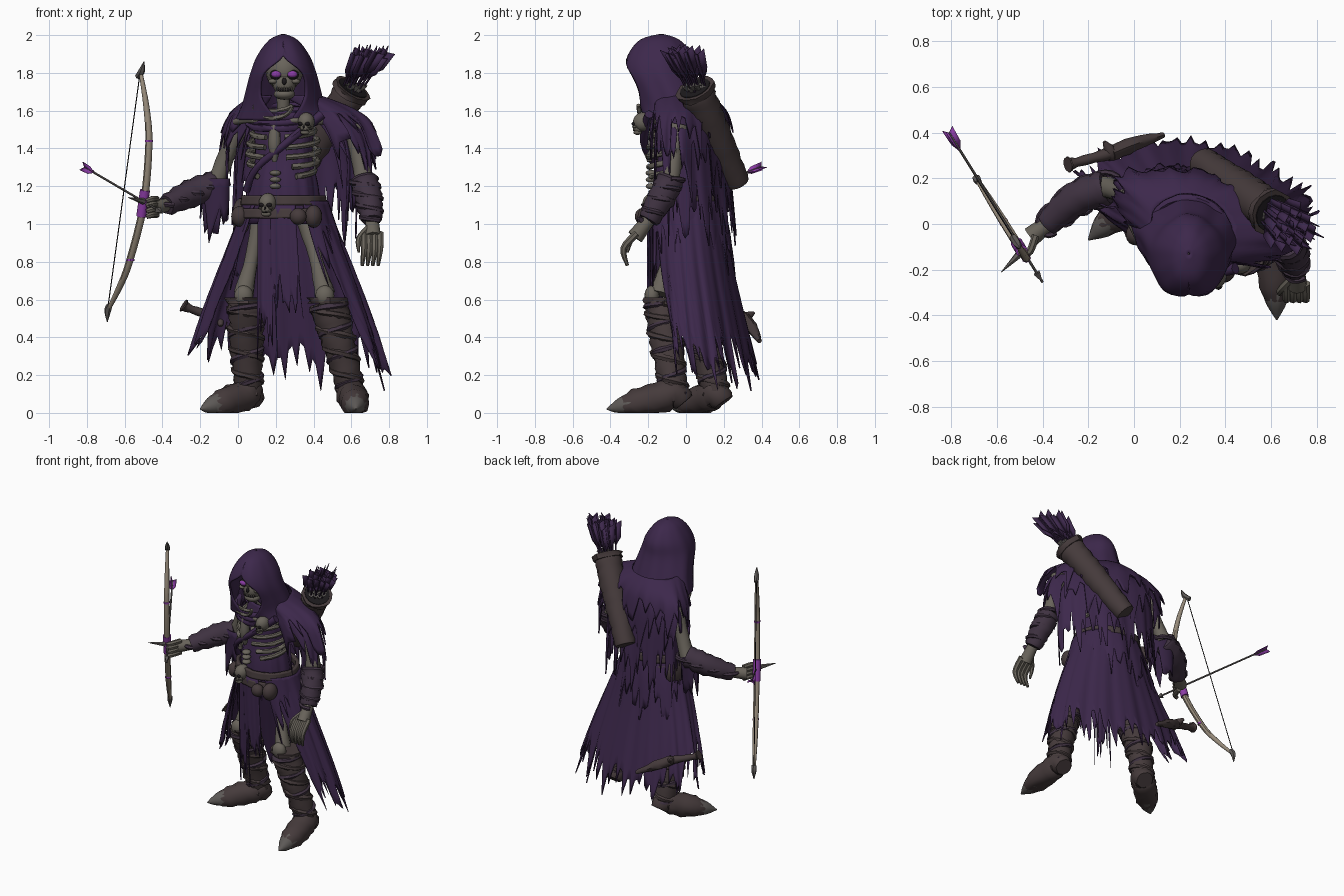
import bpy
import bmesh
import math
import random
from mathutils import Vector, Matrix

random.seed(4)
default_cube = bpy.data.objects.get("Cube")
if default_cube:
    bpy.data.objects.remove(default_cube, do_unlink=True)

YAW = -0.29  # the body is turned a little to its right


def material(name, red, green, blue):
    mat = bpy.data.materials.new(name)
    mat.use_nodes = True
    mat.diffuse_color = (red, green, blue, 1)
    shader = next(node for node in mat.node_tree.nodes if node.type == "BSDF_PRINCIPLED")
    shader.inputs["Base Color"].default_value = (red, green, blue, 1)
    shader.inputs["Roughness"].default_value = 0.8
    return mat


CLOTH = material("purple cloth", 0.046, 0.021, 0.071)
SHADE = material("dark purple cloth", 0.036, 0.017, 0.055)
BONE = material("old bone", 0.14, 0.126, 0.104)
LEATHER = material("brown leather", 0.06, 0.043, 0.044)
WRAP = material("dusky wrapping", 0.05, 0.032, 0.053)
VIOLET = material("bright violet", 0.26, 0.045, 0.38)
WOOD = material("pale bow wood", 0.3, 0.25, 0.19)
METAL = material("dull metal", 0.11, 0.1, 0.095)
BLACK = material("black hollow", 0.012, 0.01, 0.012)


def finish(name, bm, mat, sharp=45):
    bmesh.ops.recalc_face_normals(bm, faces=bm.faces[:])
    mesh = bpy.data.meshes.new(name)
    bm.to_mesh(mesh)
    bm.free()
    mesh.materials.append(mat)
    for face in mesh.polygons:
        face.use_smooth = True
    mesh.set_sharp_from_angle(angle=math.radians(sharp))
    obj = bpy.data.objects.new(name, mesh)
    bpy.context.scene.collection.objects.link(obj)
    return obj


def spline(points, steps):
    out = []
    last = len(points) - 1
    for i in range(last):
        four = [points[max(i - 1, 0)], points[i], points[i + 1], points[min(i + 2, last)]]
        for j in range(steps):
            t = j / steps
            out.append([b + 0.5 * t * (c - a + t * (2*a - 5*b + 4*c - d + t * (3*b - a - 3*c + d)))
                        for a, b, c, d in zip(*four)])
    return out + [list(points[-1])]


def tube(name, points, mat, sides=10, steps=4, bump=0.0, rough=0.0):
    """Round sweep through (x, y, z, radius) points, kept above the ground."""
    path = spline(points, steps)
    centres = [Vector(p[:3]) for p in path]
    bm = bmesh.new()
    rings, across = [], None
    for i, centre in enumerate(centres):
        along = (centres[min(i + 1, len(path) - 1)] - centres[max(i - 1, 0)]).normalized()
        across = along.orthogonal() if across is None else across - along * across.dot(along)
        across.normalize()
        other = along.cross(across)
        ring = []
        for j in range(sides):
            angle = math.tau * j / sides
            radius = max(path[i][3], 0.001) * (1 + bump * (i % 2) + random.uniform(-rough, rough))
            co = centre + (across * math.cos(angle) + other * math.sin(angle)) * radius
            co.z = max(co.z, 0)
            ring.append(bm.verts.new(co))
        rings.append(ring)
    for low, high in zip(rings, rings[1:]):
        for j in range(sides):
            k = (j + 1) % sides
            bm.faces.new((low[j], low[k], high[k], high[j]))
    bm.faces.new(rings[0])
    bm.faces.new(rings[-1])
    return finish(name, bm, mat)


def straps(name, points, mat, turns, thick):
    """Strip wound round a limb given by (x, y, z, radius) points."""
    path = spline(points, 16)
    wound = []
    for i, (x, y, z, radius) in enumerate(path):
        a = math.tau * turns * i / len(path)
        wound.append((x + radius * math.cos(a), y + radius * math.sin(a), z, thick))
    tube(name, wound, mat, 6, 2, rough=0.15)


def blob(name, place, size, mat, turn=0.0):
    bm = bmesh.new()
    bmesh.ops.create_uvsphere(bm, u_segments=16, v_segments=10, radius=1)
    bm.transform(Matrix.Translation(place) @ Matrix.Rotation(turn, 4, "Z") @ Matrix.Diagonal((*size, 1)))
    return finish(name, bm, mat)


def cloth(name, rows, mat, start=-90, end=270, cols=72, rag=0.0, fold=0.0, waves=9, yaw=YAW, thick=0.008, tilt=0.0):
    """Hanging sheet through rows of (z, x, y, width, depth, front gap); the torn hem dips to the left and back."""
    prof = spline(rows, 4)
    last = len(prof) - 1
    cuts = [rag * (0.55 * (random.random() if j % 3 else 0) + 0.45 * abs(math.sin(0.3 * j)))
            for j in range(cols + 1)]
    cuts[-1] = cuts[0]
    bm = bmesh.new()
    grid = []
    for j in range(cols + 1):
        column = []
        for i in range(last + 1):
            f = i * (1 - cuts[j])
            k = min(int(f), last - 1)
            z, x, y, wide, deep, gap = [a + (b - a) * (f - k) for a, b in zip(prof[k], prof[k + 1])]
            angle = math.radians(start + gap + (end - start - 2 * gap) * j / cols)
            wave = math.sin(waves * angle) + 0.6 * math.sin((2 * waves + 1) * angle + 1) + 0.7 * math.sin(5 * angle)
            swell = 1 + fold * (0.3 + f / last) * wave
            spot = Vector((wide * math.cos(angle), deep * math.sin(angle), 0)) * swell
            spot.rotate(Matrix.Rotation(yaw, 3, "Z"))
            spot.z = -tilt * (spot.x + 2 * spot.y) * f / last
            column.append(bm.verts.new(spot + Vector((x, y, z))))
        grid.append(column)
    for left, right in zip(grid, grid[1:]):
        for i in range(last):
            bm.faces.new((left[i], left[i + 1], right[i + 1], right[i]))
    bmesh.ops.remove_doubles(bm, verts=bm.verts[:], dist=0.0001)
    obj = finish(name, bm, mat, 60)
    solid = obj.modifiers.new("thickness", "SOLIDIFY")
    solid.thickness = thick
    solid.offset = 0
    return obj


def body(side, front, z, radius):
    """Point in the turned frame of the chest."""
    spot = Matrix.Rotation(YAW, 3, "Z") @ Vector((side, -front, 0))
    return (spot.x + 0.24, spot.y - 0.04, z, radius)


def skull(name, place, size, eye, turn=0.0):
    def part(label, x, y, z, dims, mat):
        spot = Matrix.Rotation(turn, 3, "Z") @ Vector((x, y, z)) * size + Vector(place)
        blob(name + "_" + label, spot, [d * size for d in dims], mat, turn)
    part("cranium", 0, 0.1, 0.2, (0.8, 0.95, 0.9), BONE)
    part("face", 0, -0.35, -0.35, (0.5, 0.5, 0.55), BONE)
    part("jaw", 0, -0.4, -0.82, (0.45, 0.4, 0.24), BONE)
    part("nose", 0, -0.82, -0.28, (0.1, 0.1, 0.15), BLACK)
    part("mouth", 0, -0.65, -0.62, (0.36, 0.18, 0.1), BLACK)
    for s in (-1, 1):
        part("socket", s * 0.34, -0.68, 0, (0.28, 0.16, 0.21), BLACK)
        part("eye", s * 0.34, -0.76, 0.02, (0.21, 0.13, 0.14), eye)
        part("cheek", s * 0.48, -0.55, -0.28, (0.2, 0.25, 0.12), BONE)
    for i in range(-3, 4):
        part("tooth", i * 0.1, -0.8 + abs(i) * 0.03, -0.6, (0.04, 0.05, 0.1), BONE)


def arrow(name, tail, tip, feather, shaft, size):
    tail, tip = Vector(tail), Vector(tip)
    along = (tip - tail).normalized()
    tube(name + "_shaft", [(*tail, 0.006), (*tip, 0.006)], shaft, 6, 1)
    tube(name + "_head", [(*(tip - along * 0.05), 0.02), (*tip, 0.001)], METAL, 4, 1)
    bm = bmesh.new()
    for i in range(3):
        out = along.orthogonal().normalized()
        out.rotate(Matrix.Rotation(i * math.tau / 3, 3, along))
        shape = ((0, 0.0), (-0.015, 0.028), (0.06, 0.024), (0.1, 0.0))
        bm.faces.new([bm.verts.new(tail + (along * a + out * b) * size) for a, b in shape])
    fins = finish(name + "_feathers", bm, feather)
    fins.modifiers.new("thickness", "SOLIDIFY").thickness = 0.004


# Head, hood and cowl
skull("skull", (0.245, -0.135, 1.79), 0.125, VIOLET)
cloth("hood", [(2.0, 0.24, -0.13, 0.004, 0.004, 0), (1.97, 0.24, -0.14, 0.07, 0.1, 0),
               (1.89, 0.24, -0.14, 0.13, 0.165, 0), (1.8, 0.24, -0.14, 0.165, 0.18, 36),
               (1.7, 0.24, -0.1, 0.19, 0.175, 37), (1.62, 0.24, -0.07, 0.21, 0.175, 24),
               (1.55, 0.25, -0.04, 0.25, 0.18, 6)], CLOTH, fold=0.02, waves=5, yaw=0, thick=0.014)
for i in range(3):
    ring = [body(0.18 * math.cos(a), 0.16 * math.sin(a) + 0.01, 1.6 - i * 0.03 - 0.035 * math.sin(a), 0.02)
            for a in [math.tau * j / 16 for j in range(17)]]
    tube("cowl_fold", ring, CLOTH, 8, 2, rough=0.12)
for drop in (0.0, 0.04):
    arc = [math.radians(a) for a in range(15, 170, 15)]
    tube("bone_collar", [body(0.11 * math.cos(a), 0.19, 1.64 - (0.04 + drop) * math.sin(a), 0.011) for a in arc], BONE, 7, 2, rough=0.1)
tube("neck", [(0.24, -0.05, 1.5, 0.035), (0.24, -0.1, 1.72, 0.03)], BONE, bump=0.2)

# Torso, ribs and chest ornaments
cloth("tunic", [(1.6, 0.24, -0.03, 0.1, 0.08, 0), (1.5, 0.24, -0.03, 0.155, 0.1, 0),
                (1.35, 0.24, -0.03, 0.15, 0.11, 0), (1.2, 0.24, -0.02, 0.18, 0.145, 0),
                (1.0, 0.24, -0.01, 0.2, 0.16, 0)], CLOTH, fold=0.02)
for i in range(6):
    for s in (-1, 1):
        wide = 0.19 - 0.006 * (i - 3) ** 2
        angles = [math.radians(a) for a in range(-60, 82 - 9 * max(0, i - 2), 11)]
        tube("rib", [body(s * wide * math.cos(a), 0.155 * math.sin(a), 1.54 - 0.053 * i - 0.03 * math.sin(a), 0.016)
                     for a in angles], BONE, 7, 2, rough=0.08)
tube("sternum", [body(0, 0.16, 1.53, 0.025), body(0, 0.165, 1.42, 0.034), body(0, 0.16, 1.33, 0.012)], BONE)
for s in (-1, 1):
    tube("collar_bone", [body(0, 0.15, 1.54, 0.018), body(s * 0.14, 0.14, 1.55, 0.015), body(s * 0.26, 0.02, 1.54, 0.02)], BONE)
for i in range(3):
    blob("waist_bone", body(0, 0.15, 1.27 - i * 0.035, 0)[:3], (0.03, 0.03, 0.016), BONE, YAW)
tube("chest_strap", [body(0.24, 0.09, 1.58, 0.025), body(0.07, 0.17, 1.43, 0.02), body(-0.1, 0.15, 1.3, 0.018),
                     body(-0.18, 0.08, 1.18, 0.02)], CLOTH, rough=0.1)
skull("shoulder_ornament", (0.36, -0.235, 1.53), 0.055, BLACK, YAW)

# Torn mantle and back cloak
cloth("cloak", [(1.58, 0.29, 0.04, 0.26, 0.13, 0), (1.4, 0.3, 0.05, 0.32, 0.15, 0),
                (1.2, 0.3, 0.05, 0.33, 0.175, 0), (0.88, 0.29, 0.06, 0.33, 0.2, 0)],
      CLOTH, -20, 195, rag=0.45, fold=0.025)
cloth("lower_mantle", [(1.6, 0.27, 0.0, 0.22, 0.15, 15), (1.54, 0.3, 0.03, 0.35, 0.16, 26),
                       (1.4, 0.315, 0.04, 0.41, 0.17, 34), (1.16, 0.33, 0.04, 0.42, 0.18, 42)],
      CLOTH, rag=0.65, fold=0.025, tilt=0.15)
cloth("upper_mantle", [(1.68, 0.25, -0.02, 0.18, 0.15, 10), (1.61, 0.29, 0.02, 0.32, 0.165, 22),
                       (1.52, 0.31, 0.03, 0.41, 0.18, 30), (1.34, 0.32, 0.04, 0.46, 0.19, 36)],
      CLOTH, cols=60, rag=0.6, fold=0.03, waves=7)

# Long skirt, short over-skirt and front panels
cloth("long_skirt", [(1.1, 0.25, 0.0, 0.22, 0.18, 40), (0.8, 0.26, 0.04, 0.34, 0.2, 46),
                     (0.5, 0.27, 0.09, 0.45, 0.225, 56), (0.23, 0.28, 0.13, 0.53, 0.255, 66)],
      CLOTH, cols=96, rag=0.36, fold=0.025, waves=13, yaw=-0.15, tilt=0.2)
cloth("short_skirt", [(1.12, 0.25, 0.0, 0.225, 0.19, 38), (0.95, 0.25, 0.02, 0.28, 0.205, 42),
                      (0.65, 0.26, 0.04, 0.36, 0.22, 50)], CLOTH, rag=0.75, fold=0.025)
for drop, low, high in ((0.28, 243, 268), (0.5, 262, 298)):
    cloth("front_panel", [(1.1, 0.25, -0.01, 0.22, 0.185, 0), (0.7, 0.26, 0.0, 0.25, 0.19, 0), (drop, 0.27, 0.02, 0.27, 0.2, 0)],
          CLOTH, low, high, 15, rag=0.6, fold=0.03, waves=16)

# Belts, pouches and belt skull
for i in range(2):
    top = 1.15 - 0.07 * i
    cloth("belt", [(top, 0.24, 0, 0.215 + i * 0.015, 0.185, 0), (top - 0.05, 0.24, 0, 0.22 + i * 0.015, 0.19, 0)],
          LEATHER, fold=0.012, thick=0.025)
for side, front, size in ((-0.22, 0.07, 0.05), (0.2, 0.11, 0.055), (0.13, 0.16, 0.04), (-0.25, -0.06, 0.09)):
    blob("belt_pouch", body(side, front, 1.04, 0)[:3], (0.045, size, size * 1.1), LEATHER, YAW)
skull("belt_skull", body(-0.04, 0.16, 1.1, 0)[:3], 0.058, BLACK, YAW)

# Legs and boots: hip, knee, shin, ankle, heel, toe base, toe tip
for label, hip, knee, shin, ankle, heel, toe, tip in (
        ("right", (0.12, 0.03, 1.02), (0.03, 0.0, 0.63), (0.045, 0.1, 0.35), (0.06, 0.16, 0.1),
         (0.075, 0.2, 0.055), (-0.09, 0.03, 0.05), (-0.2, -0.07, 0.02)),
        ("left", (0.36, -0.04, 1.02), (0.46, -0.14, 0.63), (0.54, -0.1, 0.35), (0.6, -0.06, 0.1),
         (0.6, -0.01, 0.055), (0.62, -0.27, 0.05), (0.625, -0.42, 0.02))):
    middle = Vector(hip).lerp(Vector(knee), 0.5)
    tube(label + "_thigh_bone", [(*hip, 0.055), (*middle, 0.036), (*knee, 0.055)], BONE, rough=0.05)
    blob(label + "_knee_cap", Vector(knee) + Vector((0, -0.04, -0.01)), (0.05, 0.04, 0.055), BONE)
    cuff = Vector(knee) + Vector((0.015, 0.02, -0.05))
    shaft = [(*cuff, 0.095), (*shin, 0.082), (*ankle, 0.066)]
    tube(label + "_boot_shaft", shaft, LEATHER, 14, 8, bump=0.09, rough=0.06)
    straps(label + "_boot_strap", shaft, LEATHER, 5, 0.018)
    straps(label + "_boot_cross_strap", shaft, WRAP, -4, 0.016)
    tube(label + "_boot_cuff", [(*cuff, 0.1), (*(cuff + Vector((0, 0, 0.03))), 0.106)], LEATHER, 14, 2, rough=0.12)
    bend = Vector(ankle).lerp(Vector(toe), 0.4)
    front = Vector(toe).lerp(Vector(tip), 0.5)
    tube(label + "_boot_foot", [(*heel, 0.055), (*ankle, 0.076), (*bend, 0.078), (*toe, 0.07), (*front, 0.04)],
         LEATHER, 14, 3, bump=0.08, rough=0.06)
    tube(label + "_toe_cap", [(*toe, 0.066), (*front, 0.047), (*tip, 0.003)], METAL)

# Arms with wrapped forearms
for label, shoulder, elbow, bulge, wrist, palm in (
        ("right", (0.0, 0.12, 1.52), (-0.12, 0.16, 1.21), (-0.25, 0.11, 1.16), (-0.38, 0.0, 1.1), (-0.45, -0.055, 1.09)),
        ("left", (0.61, -0.04, 1.52), (0.665, -0.08, 1.24), (0.69, -0.13, 1.14), (0.71, -0.2, 1.02), (0.715, -0.27, 0.93))):
    middle = Vector(shoulder).lerp(Vector(elbow), 0.5)
    tube(label + "_upper_arm", [(*shoulder, 0.06), (*middle, 0.045), (*elbow, 0.05)], BONE, rough=0.06)
    sleeve = [(*elbow, 0.07), (*bulge, 0.07), (*wrist, 0.052)]
    tube(label + "_forearm_wrap", sleeve, WRAP, 12, 5, bump=0.12, rough=0.06)
    straps(label + "_forearm_strap", sleeve, WRAP, 4, 0.014)
    tube(label + "_palm", [(*wrist, 0.036), (*palm, 0.044)], BONE)
for i in range(4):
    o = 0.028 * (i - 1.5)
    tube("left_finger", [(0.71 + o, -0.26, 0.95, 0.02), (0.71 + o, -0.33, 0.87, 0.018), (0.7 + o, -0.31, 0.78, 0.009)], BONE, 7)
    z = 1.09 + o
    tube("right_finger", [(-0.43, -0.05, z, 0.017), (-0.455, -0.12, z, 0.017), (-0.485, -0.13, z - 0.01, 0.012)], BONE, 7)
tube("left_thumb", [(0.69, -0.24, 0.98, 0.018), (0.64, -0.29, 0.92, 0.016), (0.64, -0.31, 0.85, 0.007)], BONE, 7)
cloth("right_sleeve_rags", [(1.24, -0.12, 0.13, 0.08, 0.05, 0), (0.9, -0.13, 0.13, 0.08, 0.05, 0)], SHADE, cols=18, rag=0.9, yaw=-0.5)


# Bow in its tilted plane
def bow_point(x, z, radius):
    return (x, -0.12 - 1.6 * (x + 0.49), z, radius)


tube("bow_limbs", [bow_point(*p) for p in ((-0.515, 1.8, 0.01), (-0.485, 1.62, 0.016), (-0.472, 1.42, 0.019), (-0.5, 1.1, 0.02),
                                          (-0.575, 0.8, 0.019), (-0.63, 0.66, 0.016), (-0.69, 0.54, 0.01))], WOOD, 8)
tube("bow_grip", [bow_point(-0.492, 1.18, 0.027), bow_point(-0.512, 1.04, 0.027)], VIOLET)
for x, z in ((-0.472, 1.44), (-0.57, 0.81)):
    tube("bow_band", [bow_point(x, z + 0.006, 0.021), bow_point(x, z - 0.006, 0.021)], VIOLET, 8, 1)
tube("bow_top_tip", [bow_point(-0.53, 1.78, 0.016), bow_point(-0.51, 1.81, 0.018), bow_point(-0.498, 1.86, 0.002)], METAL, 6)
tube("bow_bottom_tip", [bow_point(-0.68, 0.57, 0.016), bow_point(-0.69, 0.54, 0.018), bow_point(-0.692, 0.48, 0.002)], METAL, 6)
tube("bow_string", [bow_point(-0.52, 1.79, 0.003), bow_point(-0.69, 0.55, 0.003)], BLACK, 5, 1)
tube("grip_spike", [(-0.5, -0.13, 1.12, 0.018), (-0.58, -0.21, 1.14, 0.002)], METAL, 6)
arrow("drawn_arrow", (-0.81, 0.4, 1.3), (-0.4, -0.255, 1.06), VIOLET, METAL, 1)

# Quiver full of arrows
base, mouth = Vector((0.3, 0.27, 1.22)), Vector((0.59, 0.06, 1.69))
tube("quiver", [(*base, 0.065), (*base.lerp(mouth, 0.5), 0.08), (*mouth, 0.088)], LEATHER, 16, 8, bump=0.06, rough=0.04)
lip = mouth + (mouth - base) * 0.06
tube("quiver_rim", [(*mouth, 0.1), (*lip, 0.103)], LEATHER, 16, 2, rough=0.08)
tube("quiver_hollow", [(*lip, 0.085), (*(lip + (lip - mouth) * 0.1), 0.084)], BLACK, 16, 1)
for i in range(15):
    spread = Vector((math.cos(i * 2.4), math.sin(i * 2.4), 0.4 * math.cos(i * 3))) * 0.026 * math.sqrt(i)
    arrow("quiver_arrow", lip + Vector((0.09, -0.07, 0.18)) + spread, mouth + spread * 0.6, CLOTH, SHADE, 1.5)

# Sheathed dagger behind the skirt
tube("dagger_sheath", [(-0.1, 0.31, 0.5, 0.035), (0.0, 0.35, 0.45, 0.032), (0.13, 0.39, 0.38, 0.012)], LEATHER, 8, rough=0.1)
tube("dagger_handle", [(-0.29, 0.26, 0.57, 0.035), (-0.25, 0.27, 0.55, 0.02), (-0.1, 0.31, 0.5, 0.026)], LEATHER, 8, bump=0.15)
tube("dagger_guard", [(-0.13, 0.36, 0.53, 0.008), (-0.1, 0.31, 0.5, 0.03), (-0.09, 0.26, 0.46, 0.008)], LEATHER, 8)
